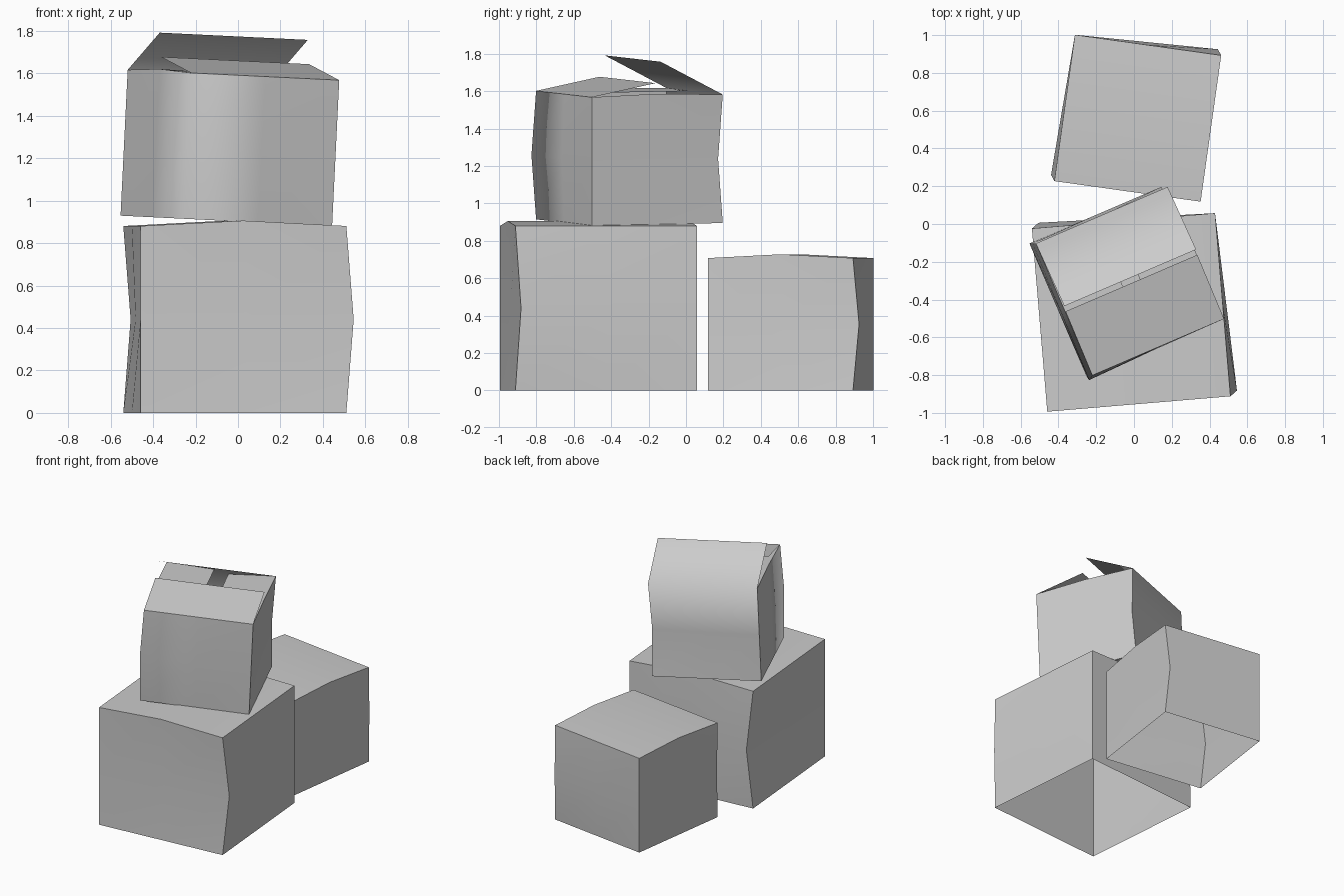
import bpy, bmesh, math
from mathutils import Matrix, Vector

if "Cube" in bpy.data.objects:
    bpy.data.objects.remove(bpy.data.objects["Cube"], do_unlink=True)

GREY = (0.6, 0.6, 0.6, 1)
card = bpy.data.materials.new("light_grey_cardboard")
card.use_nodes = True
card.diffuse_color = GREY
card.node_tree.nodes["Principled BSDF"].inputs["Base Color"].default_value = GREY

HEIGHT = 0.905
CORNERS = [Vector(c) for c in ((-.5, -.5), (.5, -.5), (.5, .5), (-.5, .5))]


def make_walls(bm, shift, shifted, lift):
    """Three rings of eight points; chosen corners lean at mid height."""
    rings = []
    for level in range(3):
        ring = []
        pts = [c + shift if level == 1 and i in shifted else c
               for i, c in enumerate(CORNERS)]
        for i, p in enumerate(pts):
            top = lift[i % 2] if level == 2 else 0
            mid = (p + pts[(i + 1) % 4]) / 2
            z = HEIGHT * level / 2
            ring += [bm.verts.new((*p, z)), bm.verts.new((*mid, z + top))]
        rings.append(ring)
    for low, high in zip(rings, rings[1:]):
        for i in range(8):
            j = (i + 1) % 8
            bm.faces.new((low[i], low[j], high[j], high[i]))
    return rings


def make_cap(bm, ring, z):
    """Four quads around a centre point."""
    centre = bm.verts.new((0, 0, z))
    for i in range(0, 8, 2):
        bm.faces.new((centre, ring[i - 1], ring[i], ring[i + 1]))


def make_flap(bm, ring, side, reach, rise, inset):
    """Flap hinged on one side of the rim, folded inwards."""
    hinge = [ring[(2 * side + k) % 8] for k in range(3)]
    a, b = CORNERS[side], CORNERS[(side + 1) % 4]
    along = b - a
    inward = Vector((-along.y, along.x))
    tips = []
    for t in (inset, 0.5, 1 - inset):
        p = a + along * t + inward * reach
        tips.append(bm.verts.new((*p, HEIGHT + rise)))
    for k in range(2):
        bm.faces.new((hinge[k], hinge[k + 1], tips[k + 1], tips[k]))


def finish(bm, name, matrix, soft=lambda e: False):
    """Smooth shading with sharp folds, except for the soft edges."""
    bm.normal_update()
    for f in bm.faces:
        f.smooth = True
    for e in bm.edges:
        e.smooth = soft(e) or e.calc_face_angle(0) < math.radians(30)
    mesh = bpy.data.meshes.new(name)
    bm.to_mesh(mesh)
    bm.free()
    mesh.transform(matrix)
    mesh.materials.append(card)
    bpy.context.collection.objects.link(bpy.data.objects.new(name, mesh))


def place(x, y, z, turn, size, tilt=0):
    return (Matrix.Translation((x, y, z))
            @ Matrix.Rotation(math.radians(tilt), 4, 'Y')
            @ Matrix.Rotation(math.radians(turn), 4, 'Z')
            @ Matrix.Scale(size, 4))


# Two closed boxes, hollow and open underneath
for name, matrix in (("large_box", place(-.015, -.468, 0, 4.8, .973)),
                     ("small_box", place(.02, .56, 0, 82, .782))):
    bm = bmesh.new()
    rings = make_walls(bm, Vector((.038, .028)), (1, 3), (.026, 0))
    make_cap(bm, rings[2], HEIGHT + .026)
    finish(bm, name, matrix)

# Tilted open box on top, with four flaps
bm = bmesh.new()
rings = make_walls(bm, Vector((-.013, -.03)), (0, 2), (0, .015))
make_cap(bm, list(reversed(rings[0])), 0)
make_flap(bm, rings[2], 0, .485, .09, 0)
make_flap(bm, rings[2], 1, .43, -.03, .02)
make_flap(bm, rings[2], 2, .475, .24, 0)
make_flap(bm, rings[2], 3, .44, 0, .02)


def soft_fold(e):
    mid = (e.verts[0].co + e.verts[1].co) / 2
    front_corner = mid.x < -.45 and mid.y < -.45 and .1 < mid.z < HEIGHT - .1
    back_hinge = mid.y > .45 and abs(mid.x) < .4 and abs(mid.z - HEIGHT) < .05
    return front_corner or back_hinge


finish(bm, "open_box", place(-.055, -.3025, .905, 23.2, .76, 2.8), soft_fold)
